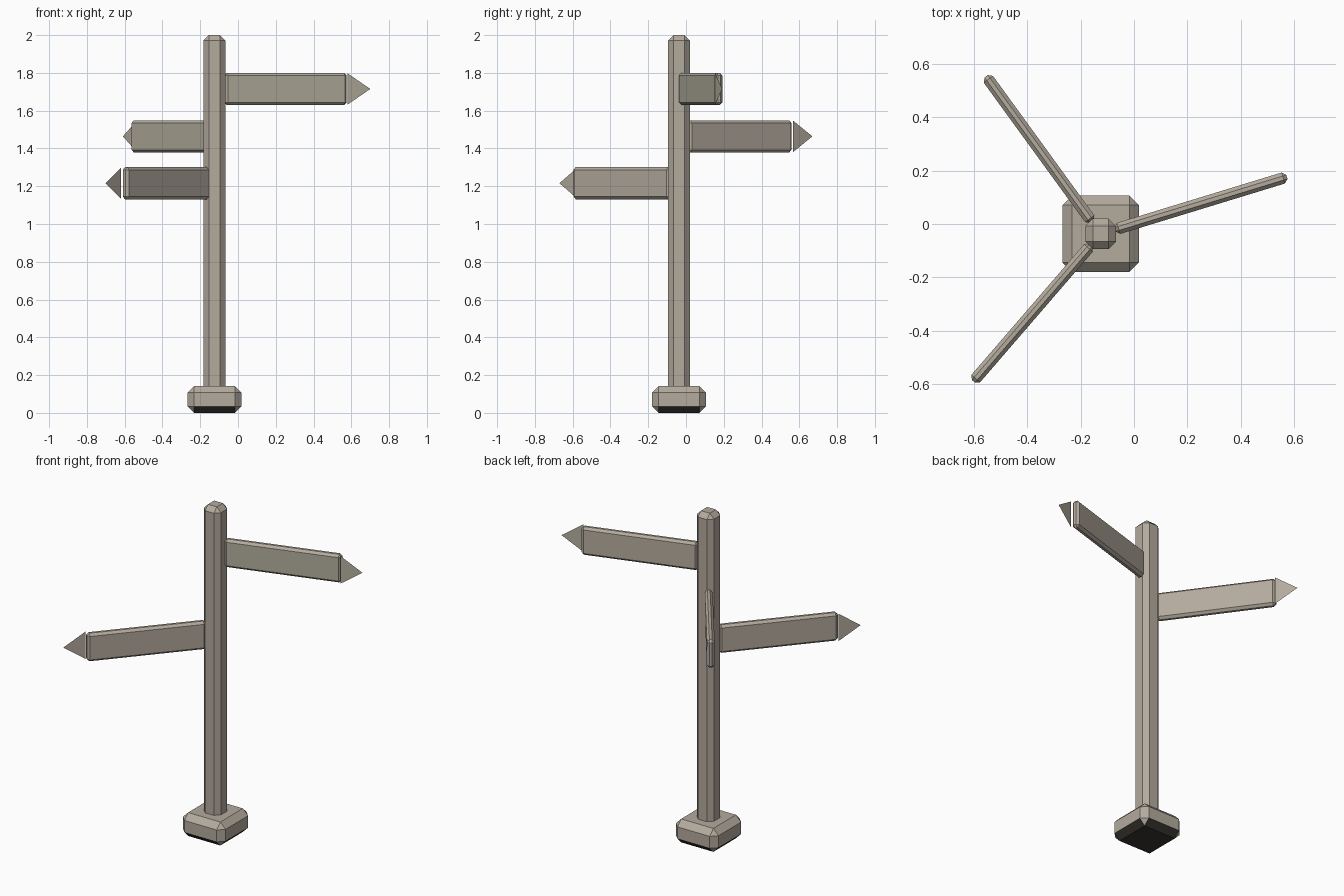
import bpy
import bmesh
import math
from mathutils import Matrix

if "Cube" in bpy.data.objects:
    bpy.data.objects.remove(bpy.data.objects["Cube"])

CX, CY = -0.125, -0.037   # post axis


def make_material(name, colour):
    mat = bpy.data.materials.new(name)
    mat.diffuse_color = (*colour, 1)
    mat.use_nodes = True
    mat.node_tree.nodes["Principled BSDF"].inputs["Base Color"].default_value = mat.diffuse_color
    return mat


stone = make_material("weathered grey brown", (0.455, 0.405, 0.34))
olive = make_material("weathered olive grey", (0.44, 0.41, 0.33))
soil = make_material("dark underside", (0.04, 0.037, 0.028))


def add_object(name, bm, materials, angle=0.0, z=0.0):
    mesh = bpy.data.meshes.new(name)
    bm.to_mesh(mesh)
    bm.free()
    for mat in materials:
        mesh.materials.append(mat)
    obj = bpy.data.objects.new(name, mesh)
    obj.location = (CX, CY, z)
    obj.rotation_euler.z = angle
    bpy.context.collection.objects.link(obj)
    return obj


def chamfered_box(name, size, centre, bevel, angle=0.0, z=0.0, second=None, rule=None):
    """Box with one-segment chamfers; faces whose normal passes the rule get the second colour."""
    bm = bmesh.new()
    bmesh.ops.create_cube(
        bm, size=1, matrix=Matrix.Translation(centre) @ Matrix.Diagonal((*size, 1)))
    bmesh.ops.bevel(bm, geom=bm.edges[:], offset=bevel, segments=1,
                    affect='EDGES', profile=0.5)
    bm.normal_update()
    if rule:
        for face in bm.faces:
            face.material_index = int(rule(face.normal))
    return add_object(name, bm, [stone, second] if second else [stone], angle, z)


# Foot block with dark underside, and upright post
chamfered_box("base", (0.286, 0.286, 0.142), (0, 0, 0.071), 0.035,
              second=soil, rule=lambda n: n.z < -0.6)
chamfered_box("post", (0.115, 0.115, 1.95), (0, 0, 1.025), 0.028)

# Three boards radiating from the post: name, heading, height, olive side
signs = (("upper", 17, 1.715, -1), ("middle", 126, 1.464, 1), ("lower", 229.2, 1.216, 0))
for label, degrees, z, side in signs:
    angle = math.radians(degrees)
    chamfered_box(label + "_sign_board", (0.674, 0.043, 0.17), (0.393, 0, 0), 0.014,
                  angle, z, second=olive, rule=lambda n: n.y * side > 0.9)
    # Paper-thin triangle just off the board's right-hand face
    bm = bmesh.new()
    corners = [(0.73, -0.023, -0.083), (0.856, -0.023, 0), (0.73, -0.023, 0.083)]
    bm.faces.new([bm.verts.new(c) for c in corners])
    add_object(label + "_arrow_tip", bm, [olive if side < 0 else stone], angle, z)
